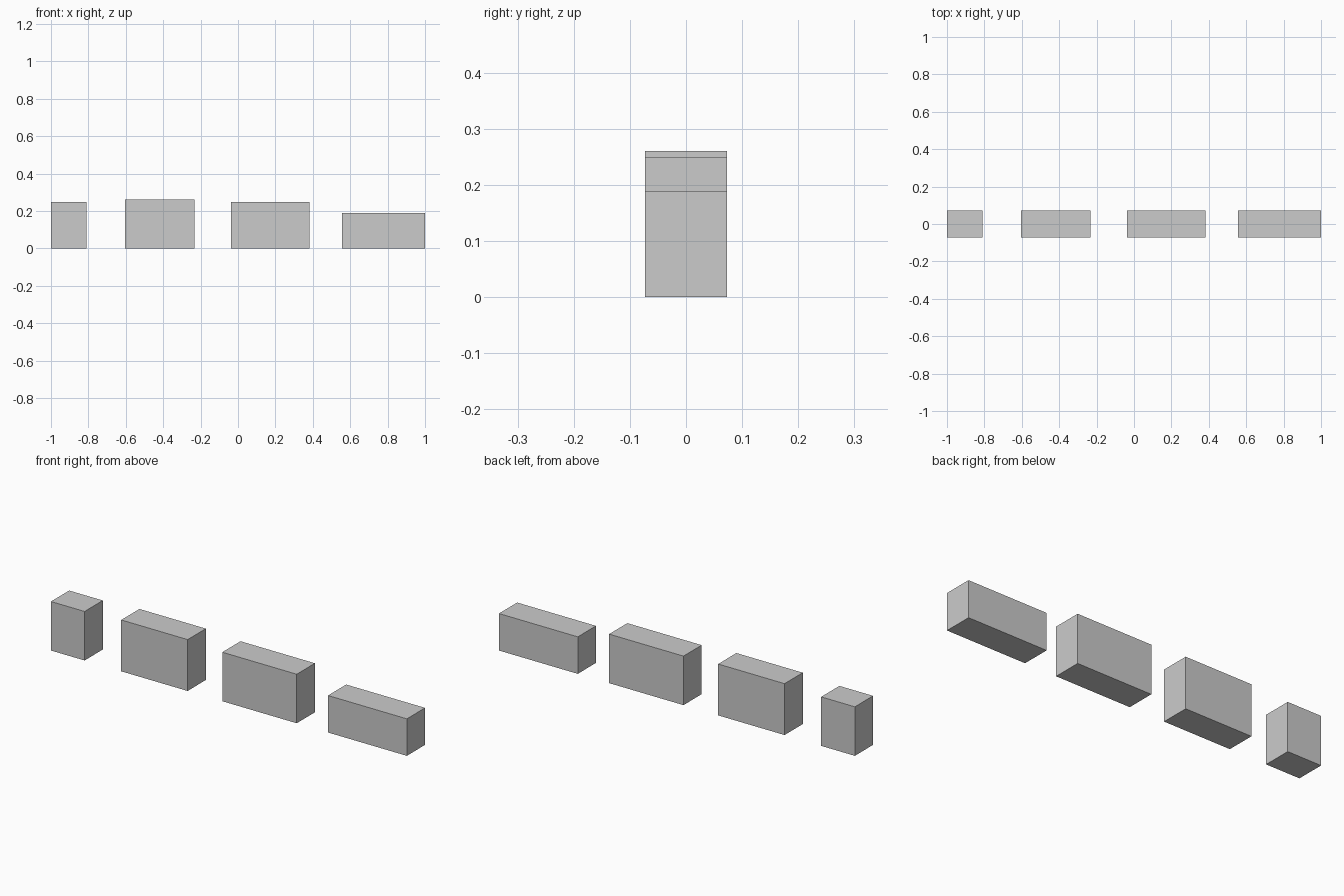
import bpy
import bmesh
from mathutils import Matrix

if "Cube" in bpy.data.objects:
    bpy.data.objects.remove(bpy.data.objects["Cube"])

DEPTH = 0.146

# left edge, right edge, height of each block in the row
BLOCKS = {
    "narrow_block": (-1.0, -0.811, 0.249),
    "tall_block": (-0.605, -0.232, 0.261),
    "wide_block": (-0.037, 0.381, 0.249),
    "low_block": (0.557, 1.0, 0.188),
}


def add_block(name, x0, x1, height):
    bm = bmesh.new()
    place = Matrix.Translation(((x0 + x1) / 2, 0, height / 2))
    size = Matrix.Diagonal((x1 - x0, DEPTH, height, 1))
    bmesh.ops.create_cube(bm, size=1, matrix=place @ size)
    mesh = bpy.data.meshes.new(name)
    bm.to_mesh(mesh)
    bm.free()
    bpy.context.collection.objects.link(bpy.data.objects.new(name, mesh))


# Row of four blocks standing on the floor
for name, dims in BLOCKS.items():
    add_block(name, *dims)
